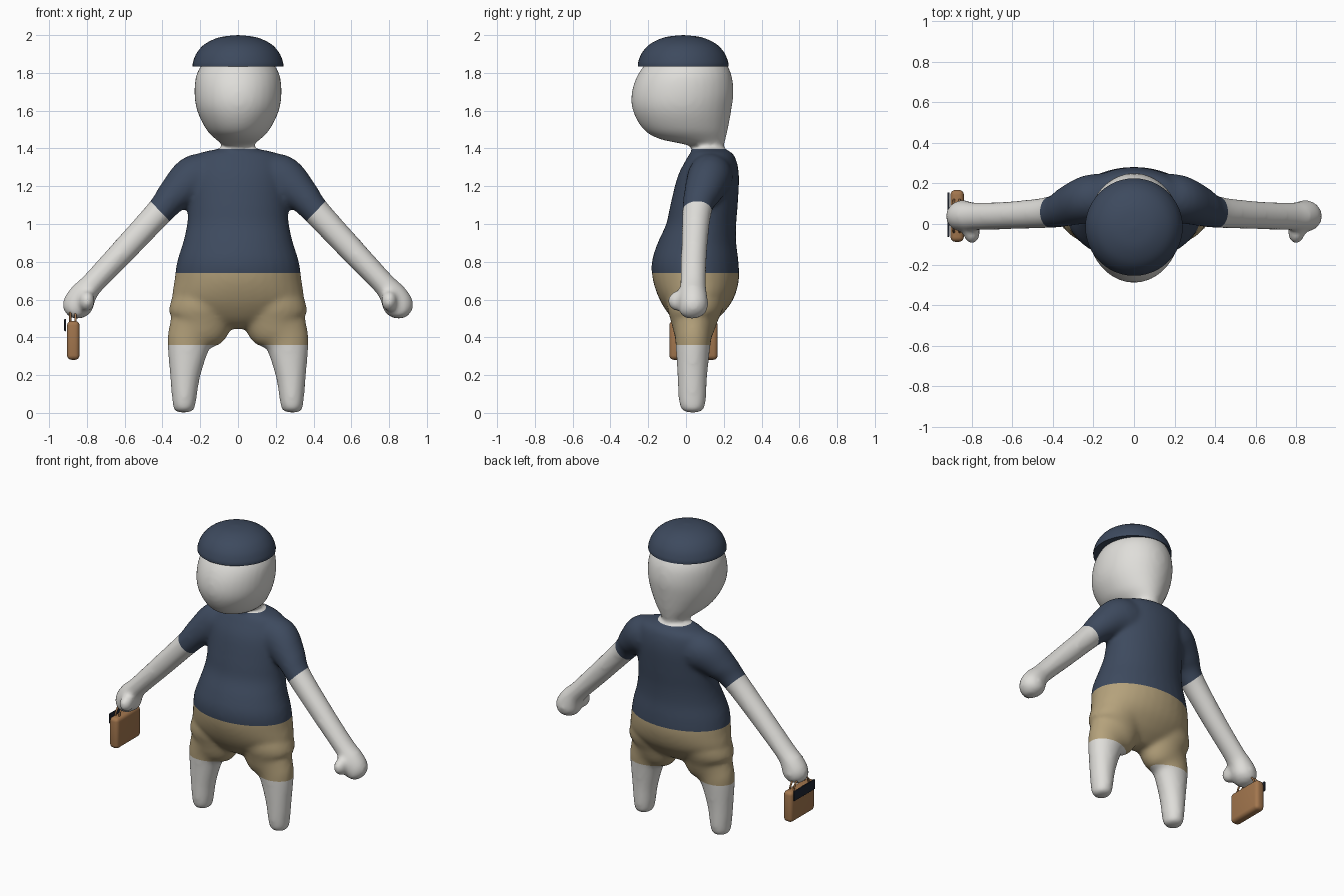
import bpy, bmesh, math
from mathutils import Vector, Matrix

if "Cube" in bpy.data.objects:
    bpy.data.objects.remove(bpy.data.objects["Cube"])


def material(name, rgb):
    m = bpy.data.materials.new(name)
    m.use_nodes = True
    m.diffuse_color = (*rgb, 1)
    m.node_tree.nodes["Principled BSDF"].inputs["Base Color"].default_value = (*rgb, 1)
    return m


skin = material("pale grey skin", (0.74, 0.73, 0.70))
navy = material("navy cloth", (0.047, 0.068, 0.112))
khaki = material("khaki cloth", (0.46, 0.36, 0.20))
leather = material("brown leather", (0.36, 0.18, 0.075))
dark = material("dark navy trim", (0.014, 0.019, 0.033))


def finish(name, bm, mats, angle=40):
    bmesh.ops.recalc_face_normals(bm, faces=bm.faces)
    mesh = bpy.data.meshes.new(name)
    bm.to_mesh(mesh)
    bm.free()
    for m in mats:
        mesh.materials.append(m)
    ob = bpy.data.objects.new(name, mesh)
    bpy.context.collection.objects.link(ob)
    activate(ob)
    bpy.ops.object.shade_smooth_by_angle(angle=math.radians(angle))
    return ob


def activate(ob):
    bpy.ops.object.select_all(action="DESELECT")
    bpy.context.view_layer.objects.active = ob
    ob.select_set(True)


def smooth_path(points, steps=5):
    """Catmull-Rom interpolation of station tuples."""
    p = [Vector(q) for q in points]
    p = [p[0]] + p + [p[-1]]
    out = []
    for a, b, c, d in zip(p, p[1:], p[2:], p[3:]):
        for i in range(steps):
            t = i / steps
            out.append(b + 0.5 * t * ((c - a) + t * ((2 * a - 5 * b + 4 * c - d)
                                                     + t * (3 * b - a - 3 * c + d))))
    return out + [p[-1]]


def loft(bm, stations, side=1, sides=32):
    """Skin oval rings; each station is x, z, front y, back y, half width."""
    st = smooth_path(stations)
    rings = []
    for i, (x, z, front, back, r) in enumerate(st):
        d = st[min(i + 1, len(st) - 1)] - st[max(i - 1, 0)]
        across = Vector((d[1], -d[0])).normalized()
        ring = []
        for k in range(sides):
            a = math.tau * k / sides
            w = r * math.cos(a)
            y = (front + back) / 2 + (back - front) / 2 * math.sin(a)
            ring.append(bm.verts.new((side * (x + across.x * w), y, z + across.y * w)))
        rings.append(ring)
    for lo, hi in zip(rings, rings[1:]):
        for k in range(sides):
            j = (k + 1) % sides
            bm.faces.new((lo[k], lo[j], hi[j], hi[k]))
    bm.faces.new(rings[0])
    bm.faces.new(rings[-1])


# Body: overlapping lofts fused into one soft skin
torso = [(0, .445, .01, .09, .06), (0, .47, -.04, .13, .16), (0, .52, -.09, .19, .27),
         (0, .6, -.14, .25, .345), (0, .7, -.175, .28, .337), (0, .8, -.181, .278, .323),
         (0, .9, -.15, .266, .292), (0, 1.0, -.105, .266, .27), (0, 1.1, -.083, .274, .264),
         (0, 1.25, -.045, .281, .26), (0, 1.34, 0, .266, .24), (0, 1.38, .025, .24, .19),
         (0, 1.398, .045, .2, .09)]
head = [(0, 1.34, .05, .18, .07), (0, 1.4, .035, .195, .07), (0, 1.422, -.01, .202, .085),
        (0, 1.45, -.14, .21, .12), (0, 1.5, -.225, .222, .168), (0, 1.6, -.282, .24, .217),
        (0, 1.7, -.287, .252, .231), (0, 1.8, -.25, .238, .217), (0, 1.88, -.18, .19, .16),
        (0, 1.92, -.1, .12, .09)]
leg = [(.287, .002, .005, .065, .03), (.287, .015, -.022, .092, .053), (.285, .06, -.038, .105, .063),
       (.28, .2, -.046, .113, .081), (.262, .36, -.055, .13, .114), (.24, .42, -.062, .14, .136),
       (.205, .48, -.078, .165, .168), (.19, .57, -.1, .2, .165), (.16, .68, -.08, .2, .12)]
arm = [(.08, 1.25, .02, .24, .11), (.22, 1.24, .005, .245, .13), (.335, 1.155, -.012, .19, .094),
       (.41, 1.07, -.02, .138, .075), (.6, .865, -.026, .113, .068), (.77, .685, -.031, .106, .062),
       (.82, .625, -.035, .112, .074), (.848, .568, -.038, .118, .082), (.858, .525, -.03, .1, .062),
       (.862, .5, 0, .06, .025)]
bm = bmesh.new()
loft(bm, torso)
loft(bm, head)
for s in (1, -1):
    loft(bm, leg, s)
    loft(bm, arm, s)
    thumb = Matrix.Translation((s * .8, -.042, .592)) @ Matrix.Diagonal((.042, .056, .055, 1))
    bmesh.ops.create_uvsphere(bm, u_segments=24, v_segments=16, radius=1, matrix=thumb)
body = finish("body", bm, [skin, navy, khaki])
remesh = body.modifiers.new("fuse", "REMESH")
remesh.mode = "VOXEL"
remesh.voxel_size = 0.013
soften = body.modifiers.new("soften", "SMOOTH")
soften.factor = 0.5
soften.iterations = 14
activate(body)
for name in ("fuse", "soften"):
    bpy.ops.object.modifier_apply(modifier=name)

# Clothing: cut the skin at each hem, then colour by region
HEM, WAIST, COLLAR = 0.36, 0.74, 1.397
cuff, cuff_dir = Vector((.412, 0, 1.067)), Vector((.72, 0, -.69))
bm = bmesh.new()
bm.from_mesh(body.data)
cuts = [(Vector((0, 0, z)), Vector((0, 0, 1))) for z in (HEM, WAIST, COLLAR)]
for s in (1, -1):
    flip = Vector((s, 1, 1))
    cuts.append((cuff * flip, cuff_dir * flip))
for co, no in cuts:
    bmesh.ops.bisect_plane(bm, geom=bm.verts[:] + bm.edges[:] + bm.faces[:],
                           dist=1e-5, plane_co=co, plane_no=no)
for f in bm.faces:
    f.smooth = True
    c = f.calc_center_median()
    c.x = abs(c.x)
    bare_arm = (c - cuff).dot(cuff_dir) > 0 and c.x > (.345 if c.z > WAIST else .45)
    if bare_arm or c.z < HEM or c.z > COLLAR:
        f.material_index = 0
    else:
        f.material_index = 1 if c.z > WAIST else 2
bm.to_mesh(body.data)
bm.free()

# Cap: lathed dome with a flat underside
bm = bmesh.new()
profile = smooth_path([(.24, 1.833), (.238, 1.858), (.217, 1.908), (.172, 1.955),
                       (.095, 1.989), (0, 2.0)], 4)
verts = [bm.verts.new((0, 0, 1.833))] + [bm.verts.new((r, 0, z)) for r, z in profile]
edges = [bm.edges.new(pair) for pair in zip(verts, verts[1:])]
bmesh.ops.spin(bm, geom=verts + edges, cent=(0, 0, 0), axis=(0, 0, 1),
               angle=math.tau, steps=48, use_duplicate=False)
bmesh.ops.remove_doubles(bm, verts=bm.verts, dist=1e-4)
bmesh.ops.translate(bm, verts=bm.verts, vec=(0, -.015, 0))
finish("cap", bm, [navy])


def rounded_box(name, centre, size, bevel, mat):
    bm = bmesh.new()
    bmesh.ops.create_cube(bm, size=1, matrix=Matrix.Translation(centre) @ Matrix.Diagonal((*size, 1)))
    bmesh.ops.bevel(bm, geom=bm.edges[:], offset=bevel, segments=4, profile=0.5, affect="EDGES")
    return finish(name, bm, [mat], 60)


# Handbag: body, outer strap plate and two arched handles
rounded_box("bag_body", (-.872, .04, .384), (.066, .256, .206), .024, leather)
rounded_box("bag_plate", (-.915, .046, .465), (.01, .22, .066), .004, dark)
for label, x in (("outer", -.888), ("inner", -.86)):
    curve = bpy.data.curves.new("bag_handle_" + label, "CURVE")
    curve.dimensions = "3D"
    curve.bevel_depth = .006
    curve.bevel_resolution = 2
    spline = curve.splines.new("POLY")
    spline.points.add(12)
    for i, p in enumerate(spline.points):
        a = math.pi * i / 12
        p.co = (x, .04 + .08 * math.cos(a), .475 + .075 * math.sin(a), 1)
    curve.materials.append(leather)
    handle = bpy.data.objects.new("bag_handle_" + label, curve)
    bpy.context.collection.objects.link(handle)
